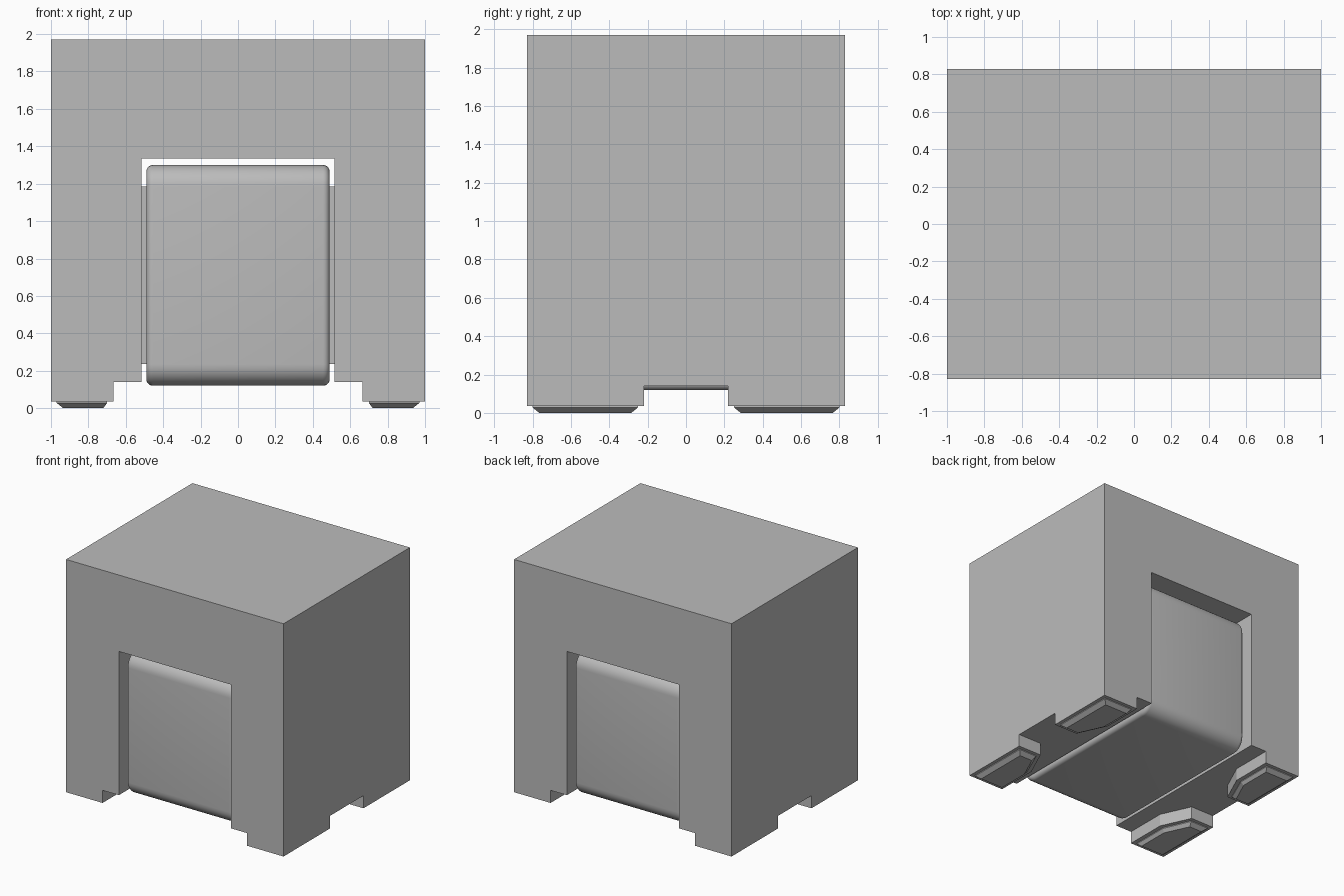
import bpy, bmesh, math
from mathutils import Vector

if "Cube" in bpy.data.objects:
    bpy.data.objects.remove(bpy.data.objects["Cube"], do_unlink=True)

grey = bpy.data.materials.new("plain_grey")
grey.use_nodes = True
COLOUR = (0.5, 0.5, 0.5, 1)
grey.diffuse_color = COLOUR
grey.node_tree.nodes["Principled BSDF"].inputs["Base Color"].default_value = COLOUR


def finish(name, bm, smooth=False):
    bmesh.ops.recalc_face_normals(bm, faces=bm.faces)
    mesh = bpy.data.meshes.new(name)
    bm.to_mesh(mesh)
    bm.free()
    mesh.materials.append(grey)
    ob = bpy.data.objects.new(name, mesh)
    bpy.context.collection.objects.link(ob)
    if smooth:
        bpy.ops.object.select_all(action="DESELECT")
        ob.select_set(True)
        bpy.context.view_layer.objects.active = ob
        bpy.ops.object.shade_smooth_by_angle(angle=math.radians(35))
    return ob


def loft(name, rings, smooth=False):
    """Skin closed rings of equal length and cap both ends."""
    bm = bmesh.new()
    loops = [[bm.verts.new(p) for p in ring] for ring in rings]
    for a, b in zip(loops, loops[1:]):
        for i in range(len(a)):
            j = (i + 1) % len(a)
            bm.faces.new((a[i], a[j], b[j], b[i]))
    bm.faces.new(loops[0])
    bm.faces.new(loops[-1])
    return finish(name, bm, smooth)


def rounded_rect(half_y, z0, z1, r, steps=8):
    """Rounded rectangle as (y, z) points."""
    pts = []
    corners = [(half_y - r, z1 - r), (r - half_y, z1 - r),
               (r - half_y, z0 + r), (half_y - r, z0 + r)]
    for k, (cy, cz) in enumerate(corners):
        for i in range(steps + 1):
            a = math.pi / 2 * (k + i / steps)
            pts.append((cy + r * math.cos(a), cz + r * math.sin(a)))
    return pts


# Body: an arch running front to back
arch = [(-1, 0.14), (-1, 1.97), (1, 1.97), (1, 0.14),
        (0.515, 0.14), (0.515, 1.335), (-0.515, 1.335), (-0.515, 0.14)]
loft("body_arch", [[(x, y, z) for x, z in arch] for y in (-0.83, 0.83)])

# Rounded core: side profile swept across, with small rounded ends
ROUND, END = 0.115, 0.035
rings = []
for side in (-1, 1):
    end = []
    for i in range(6):
        a = math.pi / 2 * i / 5
        inset = END * (1 - math.sin(a))
        x = side * (0.49 - END + END * math.cos(a))
        prof = rounded_rect(0.77 - inset, 0.12 + inset, 1.3 - inset, ROUND - inset)
        end.append([(x, y, z) for y, z in prof])
    rings += end if side < 0 else end[::-1]
loft("rounded_core", rings, smooth=True)

# Corner legs with a cut inner corner, and tapered foot pads
leg = [(1, 0.83), (0.665, 0.83), (0.665, 0.47), (0.78, 0.22), (1, 0.22)]
pad_top = [(0.97, 0.80), (0.70, 0.80), (0.70, 0.48), (0.80, 0.25), (0.97, 0.25)]
pad_low = [(0.935, 0.765), (0.72, 0.765), (0.72, 0.49), (0.815, 0.285), (0.935, 0.285)]


def ring(outline, sx, sy, z):
    return [(sx * x, sy * y, z) for x, y in outline]


for sx, side in ((1, "left"), (-1, "right")):
    # Spacer pad between core and side wall
    loft("spacer_" + side, [[(sx * x, y, z) for y, z in
         ((-0.655, 0.235), (0.655, 0.235), (0.655, 1.185), (-0.655, 1.185))]
         for x in (0.485, 0.515)])
    for sy, end in ((-1, "front"), (1, "back")):
        tag = end + "_" + side
        loft("leg_" + tag, [ring(leg, sx, sy, 0.14), ring(leg, sx, sy, 0.035)])
        loft("foot_pad_" + tag, [ring(pad_top, sx, sy, 0.035),
                                 ring(pad_top, sx, sy, 0.028),
                                 ring(pad_low, sx, sy, 0.0)])
